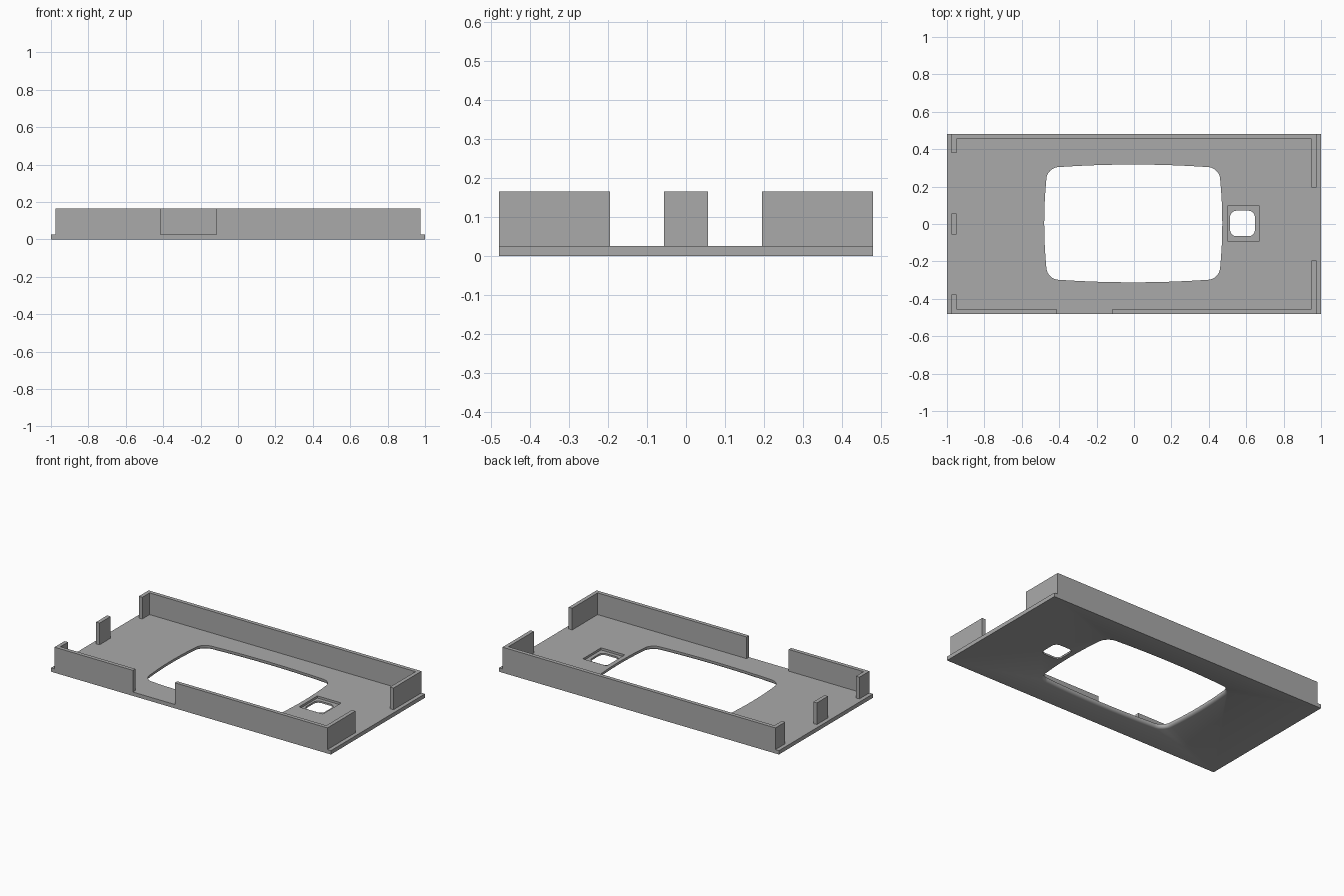
import bpy, bmesh
from math import cos, sin, pi

cube = bpy.data.objects.get("Cube")
if cube:
    bpy.data.objects.remove(cube, do_unlink=True)

PLATE_T, TOP = 0.025, 0.165      # plate thickness, wall height
HX, HY, WX, T = 1.0, 0.48, 0.975, 0.025

grey = bpy.data.materials.new("plain grey")
grey.use_nodes = True
grey.diffuse_color = (0.4, 0.4, 0.4, 1)
grey.node_tree.nodes["Principled BSDF"].inputs["Base Color"].default_value = (0.4, 0.4, 0.4, 1)


def loft(name, rings):
    """Closed solid through rings, each ring being (outline, z)."""
    bm = bmesh.new()
    loops = [[bm.verts.new((x, y, z)) for x, y in pts] for pts, z in rings]
    for a, b in zip(loops, loops[1:]):
        for i in range(len(a)):
            j = (i + 1) % len(a)
            bm.faces.new((a[i], a[j], b[j], b[i]))
    bm.faces.new(loops[0])
    bm.faces.new(loops[-1])
    bmesh.ops.recalc_face_normals(bm, faces=bm.faces)
    mesh = bpy.data.meshes.new(name)
    bm.to_mesh(mesh)
    bm.free()
    mesh.materials.append(grey)
    obj = bpy.data.objects.new(name, mesh)
    bpy.context.collection.objects.link(obj)
    return obj


def prism(name, pts, z0, z1):
    return loft(name, [(pts, z0), (pts, z1)])


def rect(x0, x1, y0, y1):
    return [(x0, y0), (x1, y0), (x1, y1), (x0, y1)]


def rounded(cx, cy, hx, hy, r, bulge=0, grow=0, steps=8):
    """Rounded rectangle whose sides can bow outwards by bulge."""
    pts = []
    for q, (sx, sy) in enumerate(((1, 1), (-1, 1), (-1, -1), (1, -1))):
        for i in range(steps + 1):
            a = (q + i / steps) * pi / 2
            pts.append((sx * (hx - r) + (r + grow) * cos(a), sy * (hy - r) + (r + grow) * sin(a)))
        # intermediate points along the side that follows this corner
        ex, ey = pts[-1]
        along_x = q % 2 == 0
        for i in range(1, steps):
            k = 1 - 2 * i / steps
            pts.append((ex * k, ey) if along_x else (ex, ey * k))
    if bulge:
        pts = [(x + bulge * (1 - (y / hy) ** 2) * x / hx, y + bulge * (1 - (x / hx) ** 2) * y / hy)
               for x, y in pts]
    return [(cx + x, cy + y) for x, y in pts]


# Base plate with its openings
plate = prism("base_plate", rect(-HX, HX, -HY, HY), 0, PLATE_T)


def screen(grow):
    return rounded(-0.004, 0.003, 0.458, 0.297, 0.055, 0.018, grow)


cutters = [
    # window, eased outwards on the underside
    loft("window_cutter", [(screen(0.014), -0.02), (screen(0.014), 0), (screen(0.006), 0.004),
                           (screen(0.001), 0.01), (screen(0), 0.014), (screen(0), 0.05)]),
    prism("button_cutter", rounded(0.58, 0.003, 0.066, 0.068, 0.033), -0.02, 0.05),
    prism("recess_cutter", rect(0.5, 0.67, -0.09, 0.096), 0.011, 0.05),
]
for c in cutters:
    mod = plate.modifiers.new(c.name, "BOOLEAN")
    mod.operation = "DIFFERENCE"
    mod.solver = "EXACT"
    mod.object = c
    c.hide_render = True
bpy.context.view_layer.objects.active = plate
plate.select_set(True)
for c in cutters:
    bpy.ops.object.modifier_apply(modifier=c.name)
    bpy.data.objects.remove(c, do_unlink=True)
bpy.ops.object.shade_smooth_by_angle(angle=0.6)

# Upright walls with returns at the corners
ix, iy = WX - T, HY - T
back = [(-WX, HY), (-WX, 0.38), (-ix, 0.38), (-ix, iy),
        (ix, iy), (ix, 0.195), (WX, 0.195), (WX, HY)]
front_right = [(-WX, -HY), (-0.415, -HY), (-0.415, -iy), (-ix, -iy), (-ix, -0.377), (-WX, -0.377)]
front_left = [(-0.115, -HY), (WX, -HY), (WX, -0.195), (ix, -0.195), (ix, -iy), (-0.115, -iy)]
for name, pts in (("back_wall", back), ("front_right_wall", front_right),
                  ("front_left_wall", front_left),
                  ("right_middle_tab", rect(-WX, -ix, -0.056, 0.057))):
    prism(name, pts, PLATE_T, TOP)
